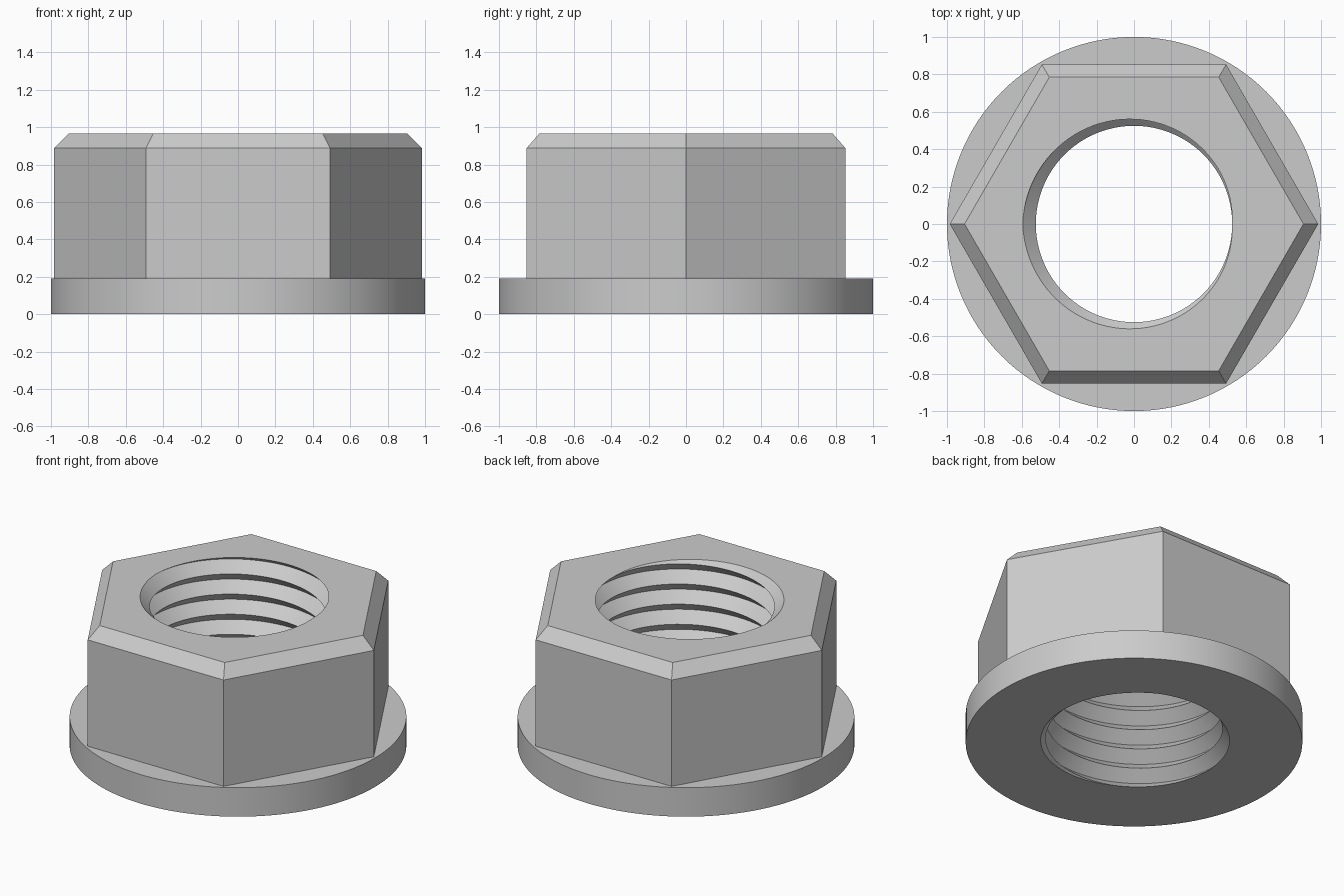
import bpy, bmesh
from math import pi, cos, sin
from mathutils import Vector

cube = bpy.data.objects.get("Cube")
if cube:
    bpy.data.objects.remove(cube, do_unlink=True)

HEIGHT, FLANGE_TOP, CHAMFER_Z = 0.965, 0.19, 0.887
CREST, ROOT = 0.525, 0.595
SEGS = 96                      # thread segments per turn
PITCH = HEIGHT / 7.32

steel = bpy.data.materials.new("steel_grey")
steel.use_nodes = True
grey = (0.6, 0.6, 0.6, 1)
steel.diffuse_color = grey
steel.node_tree.nodes["Principled BSDF"].inputs["Base Color"].default_value = grey

bm = bmesh.new()


def ring(sides, radius, z):
    """Closed loop of edges around the z axis."""
    verts = [bm.verts.new((radius * cos(2 * pi * i / sides),
                           radius * sin(2 * pi * i / sides), z)) for i in range(sides)]
    edges = [bm.edges.new((verts[i - 1], verts[i])) for i in range(sides)]
    return verts, edges


def wall(low, high):
    """Quads between two rings with the same number of sides."""
    for i in range(len(low)):
        bm.faces.new((low[i - 1], low[i], high[i], high[i - 1]))


def flat_ring(edges, up):
    """Flat face between an outer and an inner loop."""
    bmesh.ops.triangle_fill(bm, use_beauty=True, use_dissolve=False,
                            edges=edges, normal=(0, 0, up))


# Threaded bore: a right-handed V thread, trimmed flat at both ends
crest, root = [], []
for k in range(-10 * SEGS, 3 * SEGS):
    a = 2 * pi * k / SEGS
    z = HEIGHT + PITCH * k / SEGS
    crest.append(bm.verts.new((CREST * cos(a), CREST * sin(a), z)))
    root.append(bm.verts.new((ROOT * cos(a), ROOT * sin(a), z + PITCH / 2)))
for k in range(len(crest) - 1):
    bm.faces.new((crest[k], crest[k + 1], root[k + 1], root[k]))
    if k + 1 + SEGS < len(crest):
        bm.faces.new((root[k], root[k + 1], crest[k + 1 + SEGS], crest[k + SEGS]))
for z, side in ((0, -1), (HEIGHT, 1)):
    bmesh.ops.bisect_plane(bm, geom=bm.verts[:] + bm.edges[:] + bm.faces[:], dist=1e-5,
                           plane_co=(0, 0, z), plane_no=(0, 0, side), clear_outer=True)


def bore_rim(z):
    return [e for e in bm.edges if e.is_boundary
            and all(abs(v.co.z - z) < 1e-4 for v in e.verts)]


bore_bottom, bore_top = bore_rim(0), bore_rim(HEIGHT)

# Round flange
flange_low, flange_low_edges = ring(128, 1.0, 0)
flange_high, flange_high_edges = ring(128, 1.0, FLANGE_TOP)
wall(flange_low, flange_high)

# Hexagonal body with a chamfered top
hex_low, hex_low_edges = ring(6, 0.985, FLANGE_TOP)
hex_mid, _ = ring(6, 0.985, CHAMFER_Z)
hex_top, hex_top_edges = ring(6, 0.906, HEIGHT)
wall(hex_low, hex_mid)
wall(hex_mid, hex_top)

# Flat faces closing the solid
flat_ring(flange_low_edges + bore_bottom, -1)
flat_ring(flange_high_edges + hex_low_edges, 1)
flat_ring(hex_top_edges + bore_top, 1)

bmesh.ops.recalc_face_normals(bm, faces=bm.faces[:])
mesh = bpy.data.meshes.new("flange_nut")
bm.to_mesh(mesh)
bm.free()
mesh.materials.append(steel)
nut = bpy.data.objects.new("flange_nut", mesh)
bpy.context.collection.objects.link(nut)

bpy.ops.object.select_all(action="DESELECT")
nut.select_set(True)
bpy.context.view_layer.objects.active = nut
bpy.ops.object.shade_smooth_by_angle(angle=pi / 6)
